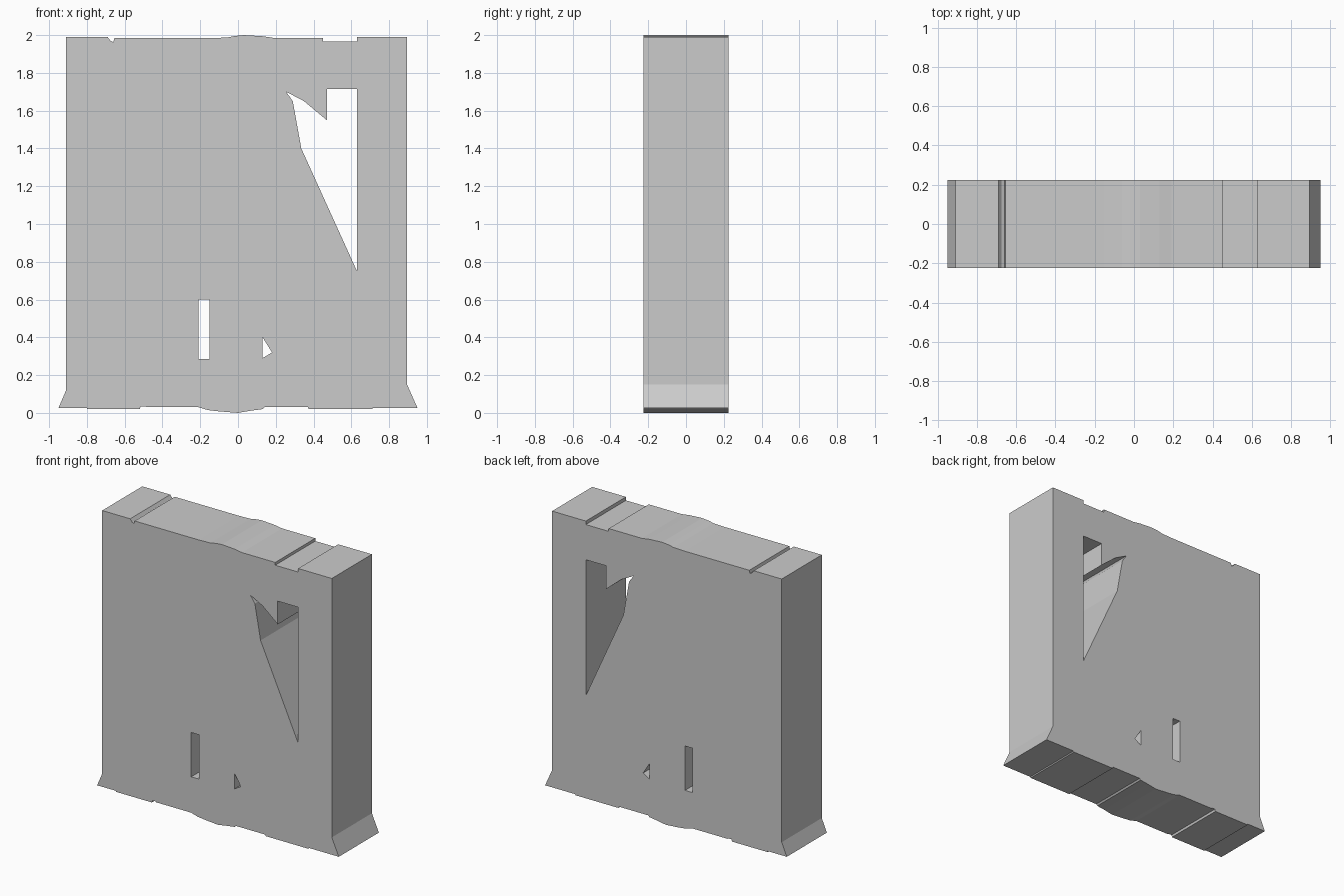
import bpy, bmesh
from math import pi

if "Cube" in bpy.data.objects:
    bpy.data.objects.remove(bpy.data.objects["Cube"])

DEPTH = 0.45

# outline of the wall slab in front view (x, z)
bottom = [(-0.95, 0.027), (-0.80, 0.027), (-0.80, 0.02), (-0.52, 0.02), (-0.515, 0.035),
          (-0.49, 0.035), (-0.485, 0.03), (-0.21, 0.03), (-0.16, 0.015), (-0.10, 0.008),
          (0.0, 0.0), (0.07, 0.012), (0.13, 0.02), (0.14, 0.03), (0.37, 0.03),
          (0.375, 0.02), (0.71, 0.02), (0.715, 0.027), (0.95, 0.027)]
top = [(0.895, 0.15), (0.895, 1.99), (0.63, 1.99), (0.63, 1.965), (0.45, 1.965),
       (0.45, 1.985), (0.19, 1.985), (0.13, 1.994), (0.03, 2.0), (-0.02, 1.995),
       (-0.06, 1.987), (-0.15, 1.984), (-0.655, 1.984), (-0.66, 1.963), (-0.675, 1.97),
       (-0.69, 1.99), (-0.91, 1.99), (-0.91, 0.12)]

# openings that go right through
broken_gap = [(0.255, 1.70), (0.35, 1.65), (0.47, 1.55), (0.47, 1.715), (0.63, 1.715),
              (0.63, 0.75), (0.335, 1.40), (0.29, 1.65)]
slot = [(-0.21, 0.285), (-0.15, 0.285), (-0.15, 0.60), (-0.21, 0.60)]
chip = [(0.13, 0.29), (0.18, 0.32), (0.13, 0.40)]


def extruded_profile(name, loops, depth):
    """Filled outline with holes, extruded along y and turned into a mesh."""
    curve = bpy.data.curves.new(name + "_profile", 'CURVE')
    curve.dimensions = '2D'
    curve.fill_mode = 'BOTH'
    curve.extrude = depth / 2
    for loop in loops:
        spline = curve.splines.new('POLY')
        spline.points.add(len(loop) - 1)
        for point, (x, z) in zip(spline.points, loop):
            point.co = (x, z, 0, 1)
        spline.use_cyclic_u = True
    obj = bpy.data.objects.new(name, curve)
    bpy.context.collection.objects.link(obj)
    obj.rotation_euler.x = pi / 2
    bpy.ops.object.select_all(action='DESELECT')
    obj.select_set(True)
    bpy.context.view_layer.objects.active = obj
    bpy.ops.object.convert(target='MESH')
    obj = bpy.context.object
    bpy.ops.object.transform_apply(location=False, rotation=True, scale=False)
    bm = bmesh.new()
    bm.from_mesh(obj.data)
    bmesh.ops.remove_doubles(bm, verts=bm.verts, dist=0.0005)
    bmesh.ops.recalc_face_normals(bm, faces=bm.faces)
    for face in bm.faces:
        face.smooth = False
    bm.to_mesh(obj.data)
    bm.free()
    obj.name = name
    return obj


# one solid slab with the three openings
extruded_profile("damaged_wall", [bottom + top, broken_gap, slot, chip], DEPTH)
